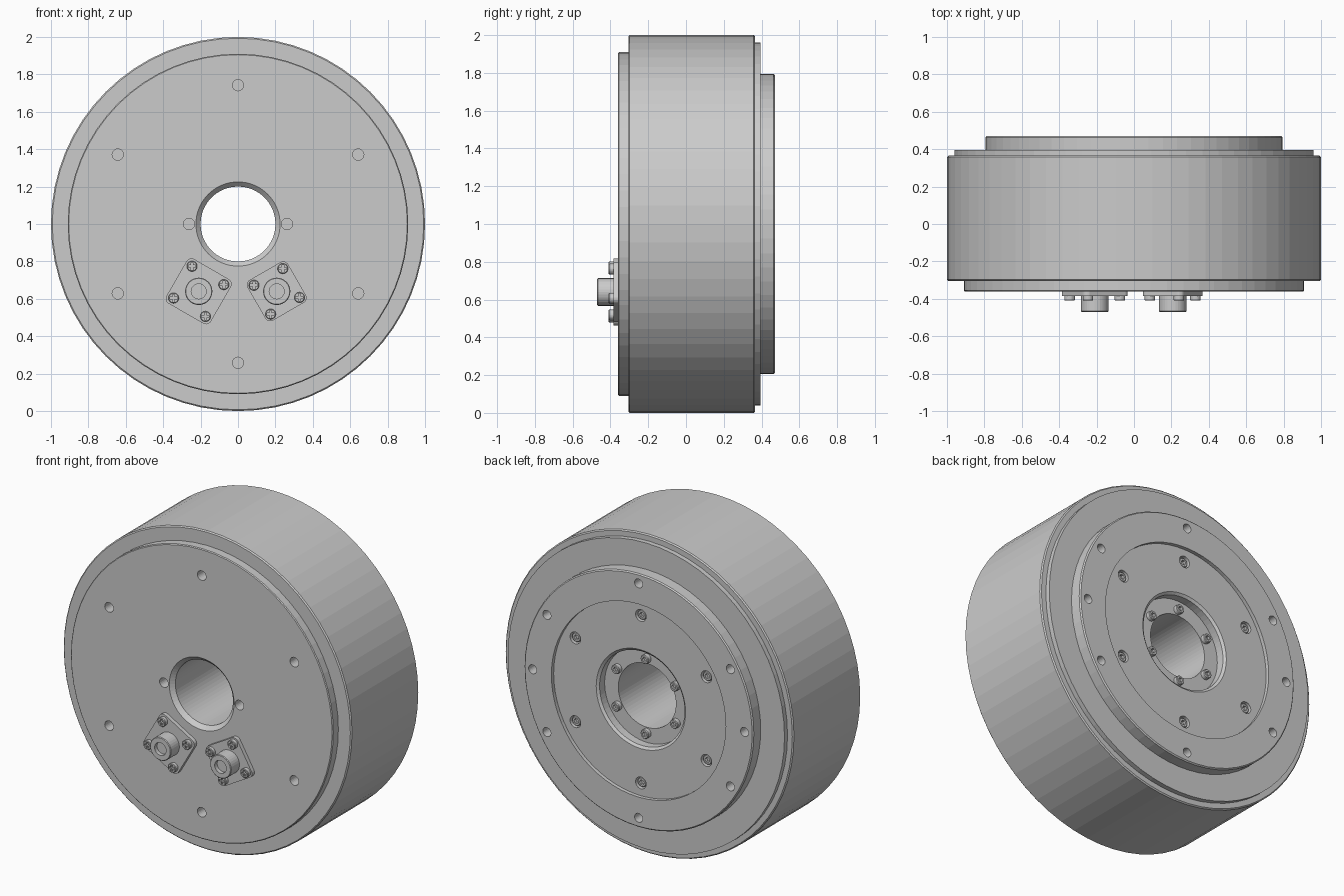
import bpy, bmesh
from math import cos, sin, pi, radians, hypot, atan2

if "Cube" in bpy.data.objects:
    bpy.data.objects.remove(bpy.data.objects["Cube"])


def finish(name, bm, smooth=False):
    bmesh.ops.recalc_face_normals(bm, faces=bm.faces)
    me = bpy.data.meshes.new(name)
    bm.to_mesh(me)
    bm.free()
    ob = bpy.data.objects.new(name, me)
    bpy.context.collection.objects.link(ob)
    if smooth:
        bpy.ops.object.select_all(action='DESELECT')
        ob.select_set(True)
        bpy.context.view_layer.objects.active = ob
        bpy.ops.object.shade_smooth_by_angle(angle=radians(30))
    return ob


def lathe(name, profile, n, cx=0, cz=0, smooth=False):
    """Closed (radius, y) profile turned about the y axis; radius 0 is welded."""
    bm = bmesh.new()
    rings = [[bm.verts.new((cx + r * cos(2 * pi * i / n), y, cz + r * sin(2 * pi * i / n)))
              for i in range(n)] for r, y in profile]
    for k in range(len(rings)):
        a, b = rings[k], rings[(k + 1) % len(rings)]
        if profile[k][0] == 0 and profile[(k + 1) % len(rings)][0] == 0:
            continue
        for i in range(n):
            j = (i + 1) % n
            bm.faces.new((a[i], a[j], b[j], b[i]))
    bmesh.ops.remove_doubles(bm, verts=bm.verts, dist=1e-6)
    return finish(name, bm, smooth)


def prism(bm, pts, y0, y1):
    f = bm.faces.new([bm.verts.new((x, y0, z)) for x, z in pts])
    ext = bmesh.ops.extrude_face_region(bm, geom=[f])['geom']
    bmesh.ops.translate(bm, verts=[v for v in ext if isinstance(v, bmesh.types.BMVert)],
                        vec=(0, y1 - y0, 0))


def circle(r, n=24, x=0, z=0):
    return [(x + r * cos(2 * pi * i / n), z + r * sin(2 * pi * i / n)) for i in range(n)]


def polar(r, degs, cz=1):
    return [(r * cos(radians(d)), cz + r * sin(radians(d))) for d in degs]


def cut(ob, prisms):
    bm = bmesh.new()
    for p in prisms:
        prism(bm, *p)
    tool = finish("cutter", bm)
    tool.hide_render = True
    m = ob.modifiers.new("cut", 'BOOLEAN')
    m.operation, m.solver, m.object = 'DIFFERENCE', 'EXACT', tool
    bpy.context.view_layer.objects.active = ob
    bpy.ops.object.modifier_apply(modifier=m.name)
    bpy.data.objects.remove(tool)


def place(master, spots, y, rot=0):
    """Linked copies of a small part at (x, z) spots."""
    for i, (x, z) in enumerate(spots):
        ob = master if i == 0 else master.copy()
        if i:
            bpy.context.collection.objects.link(ob)
        ob.location = (x, y, z)
        ob.rotation_euler = (0, rot, 0)


SIX = range(30, 390, 60)

# main housing with stepped ends and chamfered bore
housing = lathe("housing", [(.2, -.335), (.225, -.36), (.905, -.36), (.91, -.355), (.91, -.305),
                            (.993, -.305), (1, -.298), (1, .358), (.993, .365), (.96, .365),
                            (.96, .395), (.7, .395), (.7, .385), (.2, .385)], 64, cz=1)
cut(housing, [(circle(.03, 24, x, z), -.4, -.28)
              for x, z in polar(.742, SIX) + polar(.262, (0, 180))])

# output flange with recessed centre, bolt holes and counterbores
flange = lathe("output_flange", [(.295, .37), (.295, .435), (.31, .447), (.605, .447), (.605, .47),
                                 (.788, .47), (.795, .463), (.795, .37)], 64, cz=1)
cut(flange, [(circle(.028, 24, x, z), .40, .5)
             for x, z in polar(.735, (0, 30, 90, 150, 180, 210, 270, 330))] +
    [(circle(.037, 24, x, z), .41, .5) for x, z in polar(.525, SIX)])

# socket-head screws on the output side
for name, r, rad, y in (("flange_screw", .03, .525, .408), ("hub_screw", .028, .234, .383)):
    s = lathe(name, [(0, 0), (r, 0), (r, .026), (r - .004, .03), (0, .03)], 24)
    cut(s, [(circle(r * .55, 6), .012, .05)])
    place(s, polar(rad, SIX), y)


def rounded_square(h, r):
    return [(sx * (h - r) + r * cos(radians(a0 + a)), sz * (h - r) + r * sin(radians(a0 + a)))
            for sx, sz, a0 in ((1, 1, 0), (-1, 1, 90), (-1, -1, 180), (1, -1, 270))
            for a in range(0, 91, 15)]


# two cable sockets: plate, barrel and cross-head screws
CX, cross = .006, []
for k in range(4):
    c, s = cos(k * pi / 2), sin(k * pi / 2)
    cross += [(c * x - s * z, s * x + c * z) for x, z in ((.02, -CX), (.02, CX), (CX, CX))]

for side, x0, half, pitch, tilt in (("left", -.21, .137, .139, -30), ("right", .207, .125, .126, 30)):
    bm = bmesh.new()
    prism(bm, rounded_square(half, .03), -.385, -.355)
    plate = finish(side + "_socket_plate", bm)
    plate.location = (x0, 0, .64)
    plate.rotation_euler = (0, -radians(tilt), 0)
    lathe(side + "_socket_barrel", [(0, -.38), (.073, -.38), (.073, -.466), (.069, -.47),
                                    (.04, -.47), (.04, -.445), (0, -.445)], 32, x0, .64)
    screw = lathe(side + "_socket_screw", [(0, 0), (.028, 0), (.028, -.024),
                                           (.025, -.028), (0, -.028)], 24)
    cut(screw, [(cross, -.05, -.016)])
    spots = [(x0 + x, z) for x, z in polar(pitch, [45 + tilt + 90 * k for k in range(4)], .64)]
    place(screw, spots, -.382)
